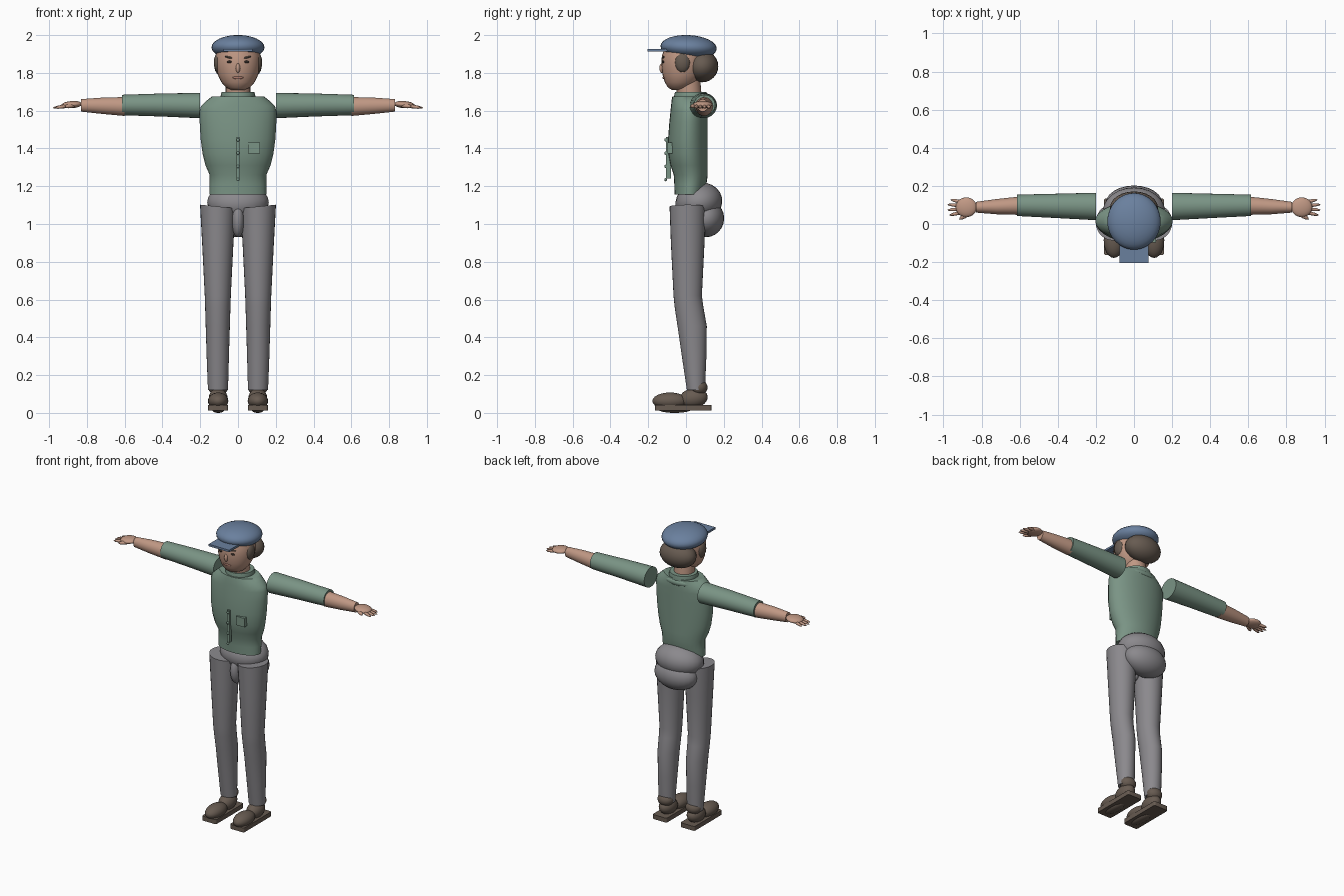
import bpy, bmesh, math
from mathutils import Vector, Matrix

if "Cube" in bpy.data.objects:
    bpy.data.objects.remove(bpy.data.objects["Cube"])


def material(name, rgb):
    m = bpy.data.materials.new(name)
    lin = [(c / 255 / 12.92) if c < 11 else ((c / 255 + 0.055) / 1.055) ** 2.4 for c in rgb]
    m.diffuse_color = (*lin, 1)
    m.use_nodes = True
    m.node_tree.nodes["Principled BSDF"].inputs["Base Color"].default_value = m.diffuse_color
    return m


GREEN = material("shirt green", (122, 148, 133))
GREY = material("trouser grey", (139, 137, 141))
SKIN = material("skin", (192, 152, 132))
BROWN = material("hair and shoe brown", (103, 91, 81))
BLUE = material("cap blue", (106, 128, 158))
DARK = material("eye dark", (52, 44, 40))
LIP = material("lip", (170, 122, 108))


def finish(name, bm, mat, angle=40):
    bmesh.ops.recalc_face_normals(bm, faces=bm.faces[:])
    me = bpy.data.meshes.new(name)
    bm.to_mesh(me)
    bm.free()
    me.materials.append(mat)
    ob = bpy.data.objects.new(name, me)
    bpy.context.collection.objects.link(ob)
    bpy.ops.object.select_all(action='DESELECT')
    ob.select_set(True)
    bpy.context.view_layer.objects.active = ob
    bpy.ops.object.shade_smooth_by_angle(angle=math.radians(angle))
    return ob


def ball(name, mat, c, r, rot=(0, 0, 0), seg=24):
    bm = bmesh.new()
    bmesh.ops.create_uvsphere(bm, u_segments=seg, v_segments=seg // 2, radius=1)
    m = Matrix.Translation(c)
    for a, ax in zip(rot, 'XYZ'):
        m = m @ Matrix.Rotation(math.radians(a), 4, ax)
    bm.transform(m @ Matrix.Diagonal((*r, 1)))
    return finish(name, bm, mat, 60)


def box(name, mat, lo, hi, bevel=0.0):
    bm = bmesh.new()
    bmesh.ops.create_cube(bm, size=1)
    lo, hi = Vector(lo), Vector(hi)
    bm.transform(Matrix.Translation((lo + hi) / 2) @ Matrix.Diagonal((*(hi - lo), 1)))
    if bevel:
        up = [e for e in bm.edges if abs(e.verts[0].co.z - e.verts[1].co.z) > 1e-4]
        bmesh.ops.bevel(bm, geom=up, offset=bevel, segments=4, profile=0.5, affect='EDGES')
    return finish(name, bm, mat)


def loft(name, mat, rings, axis='z', n=28):
    """Rings are (centre, (radius a, radius b)); the ring lies square to the axis."""
    bm = bmesh.new()
    loops = []
    for c, (a, b) in rings:
        loop = []
        for i in range(n):
            t = 2 * math.pi * i / n
            u, v = a * math.cos(t), b * math.sin(t)
            off = (u, v, 0) if axis == 'z' else (0, u, v)
            loop.append(bm.verts.new(Vector(c) + Vector(off)))
        loops.append(loop)
    for p, q in zip(loops, loops[1:]):
        for i in range(n):
            j = (i + 1) % n
            bm.faces.new((p[i], p[j], q[j], q[i]))
    bm.faces.new(loops[0])
    bm.faces.new(loops[-1])
    return finish(name, bm, mat)


# Shirt: z, half width, front y, back y
body = [(1.155, .15, -.06, .095), (1.21, .15, -.062, .108), (1.26, .15, -.065, .115),
        (1.31, .172, -.082, .115), (1.37, .187, -.093, .115), (1.45, .198, -.095, .115),
        (1.54, .203, -.088, .115), (1.60, .203, -.082, .115), (1.625, .195, -.079, .115),
        (1.655, .163, -.076, .114), (1.675, .138, -.072, .112)]
loft("shirt_body", GREEN, [((0, (f + b) / 2, z), (w, (b - f) / 2)) for z, w, f, b in body])
loft("collar", GREEN, [((0, .025, 1.665), (.09, .088)), ((0, .025, 1.675), (.093, .088)),
                       ((0, .025, 1.698), (.087, .084))])
ball("back_yoke", GREEN, (0, .078, 1.65), (.1, .042, .03))
box("button_strip", GREEN, (-.008, -.105, 1.24), (.008, -.08, 1.46))
for i in range(4):
    ball("button", GREEN, (0, -.108, 1.235 + i * .07), (.009, .007, .009), seg=12)
box("chest_pocket", GREEN, (.053, -.098, 1.372), (.116, -.07, 1.432))

# Hips
ball("hips", GREY, (0, .068, 1.115), (.163, .125, .105), (12, 0, 0))
ball("seat", GREY, (0, .105, 1.03), (.15, .097, .1))
ball("crotch", GREY, (0, -.01, 1.02), (.035, .055, .09))

# Head, hair and cap
loft("neck", SKIN, [((0, .02, 1.65), (.065, .065)), ((0, .01, 1.77), (.065, .065))])
head = [(1.71, .035, -.075, .0), (1.722, .062, -.095, .03), (1.75, .088, -.112, .06),
        (1.79, .107, -.124, .09), (1.84, .117, -.13, .1), (1.89, .117, -.128, .1), (1.94, .105, -.11, .1)]
loft("head", SKIN, [((0, (f + b) / 2, z), (w, (b - f) / 2)) for z, w, f, b in head])
ball("back_hair", BROWN, (0, .085, 1.835), (.126, .086, .085))
ball("cap_crown", BLUE, (0, .014, 1.935), (.14, .149, .065), (-3, 0, 0), 32)
box("cap_visor", BLUE, (-.077, -.205, 1.913), (.077, -.08, 1.927))
ball("nose", SKIN, (0, -.128, 1.825), (.012, .013, .026), seg=12)
ball("mouth", LIP, (0, -.117, 1.775), (.03, .007, .008), seg=12)

for s, side in ((1, "left"), (-1, "right")):
    # Face and side hair
    ball(side + "_side_hair", BROWN, (s * .1, -.018, 1.855), (.028, .042, .055), seg=16)
    ball(side + "_eye", DARK, (s * .045, -.121, 1.858), (.013, .006, .007), seg=12)
    ball(side + "_brow", BROWN, (s * .047, -.12, 1.882), (.024, .006, .005), (0, -s * 12, 0), 12)

    # Arm
    loft(side + "_sleeve", GREEN, [((s * .2, .092, 1.627), (.072, .067)),
                                   ((s * .4, .095, 1.63), (.064, .061)),
                                   ((s * .615, .098, 1.63), (.056, .054))], 'x')
    loft(side + "_forearm", SKIN, [((s * .6, .096, 1.622), (.048, .05)),
                                   ((s * .72, .091, 1.626), (.04, .043)),
                                   ((s * .83, .088, 1.628), (.028, .033))], 'x')
    # Hand
    ball(side + "_palm", SKIN, (s * .88, .088, 1.632), (.056, .052, .019), (0, s * 4, 0), 20)
    for i in range(4):
        y = .056 + i * .021
        length = (.045, .053, .055, .042)[i]
        ball(side + "_finger", SKIN, (s * (.922 + (.003, .005, .003, 0)[i]), y, 1.622),
             (length, .0095, .0095), (0, s * 8, s * (i - 1.5) * 8), 12)
    ball(side + "_thumb", SKIN, (s * .888, .042, 1.625), (.034, .012, .012), (0, s * 6, -s * 30), 12)

    # Trouser leg: z, centre x, half width, front y, back y
    leg = [(1.09, .107, .094, -.087, .105), (.9, .107, .083, -.08, .098), (.62, .107, .069, -.066, .084),
           (.56, .107, .067, -.06, .092), (.46, .107, .064, -.045, .11), (.3, .107, .059, -.022, .108),
           (.12, .106, .053, .005, .1)]
    ob = loft(side + "_trouser_leg", GREY,
              [((s * x, (f + b) / 2, z), (w, (b - f) / 2)) for z, x, w, f, b in leg])
    for v in ob.data.vertices:  # waistline rises toward the outside
        if v.co.z > 1.08:
            v.co.z += (abs(v.co.x) - .1) * .1 + .002

    # Shoe
    box(side + "_sole", BROWN, (s * .105 - .053, -.163, .012), (s * .105 + .053, .135, .042), .012)
    ball(side + "_toe", BROWN, (s * .105, -.085, .063), (.054, .093, .045))
    ball(side + "_instep", BROWN, (s * .105, .04, .078), (.05, .075, .052), (8, 0, 0))
    ball(side + "_ankle", BROWN, (s * .105, .068, .135), (.053, .046, .042))
    ball(side + "_tread", BROWN, (s * .105, -.06, .02), (.035, .09, .02))
